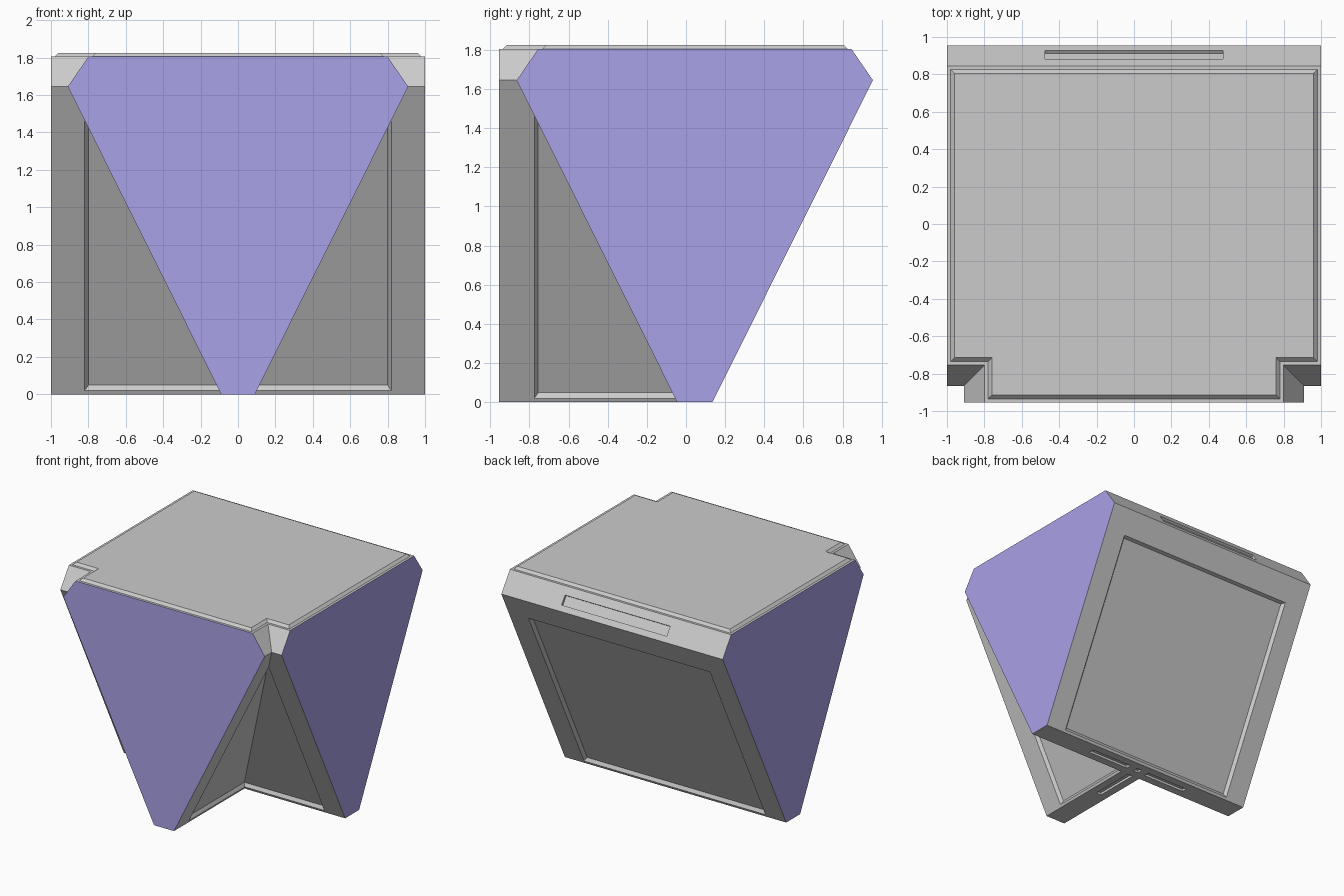
import bpy, bmesh, math
from mathutils import Matrix, Vector

if "Cube" in bpy.data.objects:
    bpy.data.objects.remove(bpy.data.objects["Cube"])

CY = 0.045                 # y of the long wedge's centre line
TOP = 1.805
PROFILE = [(-.09, 0), (.09, 0), (.91, 1.645), (.8, TOP), (-.8, TOP), (-.91, 1.645)]
# Recess on each profile edge: half length, start, end, wall inset, depth
RECESS = [(.475, .37, .63, 0, .02),
          (.82, .012, .887, .02, .025),
          (.475, .25, .65, 0, .02),
          None,
          (.475, .35, .75, 0, .02),
          (.82, .113, .988, .02, .025)]

purple = bpy.data.materials.new("purple")
purple.diffuse_color = (.40, .36, .80, 1)
purple.use_nodes = True
purple.node_tree.nodes["Principled BSDF"].inputs["Base Color"].default_value = purple.diffuse_color


def add_object(name, bm, matrix=Matrix(), material=None):
    mesh = bpy.data.meshes.new(name)
    bm.to_mesh(mesh)
    bm.free()
    obj = bpy.data.objects.new(name, mesh)
    obj.matrix_world = matrix
    if material:
        mesh.materials.append(material)
    bpy.context.collection.objects.link(obj)
    return obj


def nested_rings(bm, rings):
    """Join each ring to the next with quads and fill the last one."""
    loops = [[bm.verts.new(p) for p in ring] for ring in rings]
    for a, b in zip(loops, loops[1:]):
        for i in range(len(a)):
            j = (i + 1) % len(a)
            bm.faces.new((a[i], a[j], b[j], b[i]))
    bm.faces.new(loops[-1])


def wedge(name, matrix, cut=None):
    """Hexagonal prism along local x with recessed panels and slots."""
    bm = bmesh.new()
    for k, recess in enumerate(RECESS):
        a = Vector((0, *PROFILE[k]))
        b = Vector((0, *PROFILE[(k + 1) % 6]))
        along = b - a
        inward = Vector((1, 0, 0)).cross(along).normalized()

        def ring(h, t0, t1, depth=0):
            return [a + along * t + inward * depth + Vector((u, 0, 0))
                    for u, t in ((h, t0), (-h, t0), (-h, t1), (h, t1))]

        rings = [ring(1, 0, 1)]
        if recess:
            h, t0, t1, inset, depth = recess
            s = inset / along.length
            rings += [ring(h, t0, t1), ring(h - inset, t0 + s, t1 - s, depth)]
        nested_rings(bm, rings)
    bmesh.ops.remove_doubles(bm, verts=bm.verts, dist=1e-5)
    if cut is not None:
        bmesh.ops.bisect_plane(bm, geom=bm.verts[:] + bm.edges[:] + bm.faces[:],
                               plane_co=(cut, 0, 0), plane_no=(1, 0, 0),
                               clear_inner=True)
    return add_object(name, bm, matrix)


def end_cap(name, matrix, side):
    bm = bmesh.new()
    bm.faces.new([bm.verts.new((side, p, z)) for p, z in PROFILE[::side]])
    return add_object(name, bm, matrix, purple)


# Long wedge across the back, short wedge reaching forward from it
across = Matrix.Translation((0, CY, 0))
forward = across @ Matrix.Rotation(-math.pi / 2, 4, 'Z')
wedge("cross_wedge", across)
wedge("front_wedge", forward, cut=-.035)

# Coloured end faces
end_cap("right_end", across, 1)
end_cap("left_end", across, -1)
end_cap("front_end", forward, 1)


# Raised T-shaped top panel with a chamfered rim
def top_outline(m, z):
    x1, x2 = 1 - m, .8 - m
    back, step, front = CY + .8 - m, CY - .8 + m, CY - 1 + m
    right = [(x2, front), (x2, step), (x1, step), (x1, back)]
    left = [(-x, y) for x, y in reversed(right)]
    return [(x, y, z) for x, y in right + left]


bm = bmesh.new()
nested_rings(bm, [top_outline(.02, TOP), top_outline(.04, TOP + .02)])
add_object("top_panel", bm)
